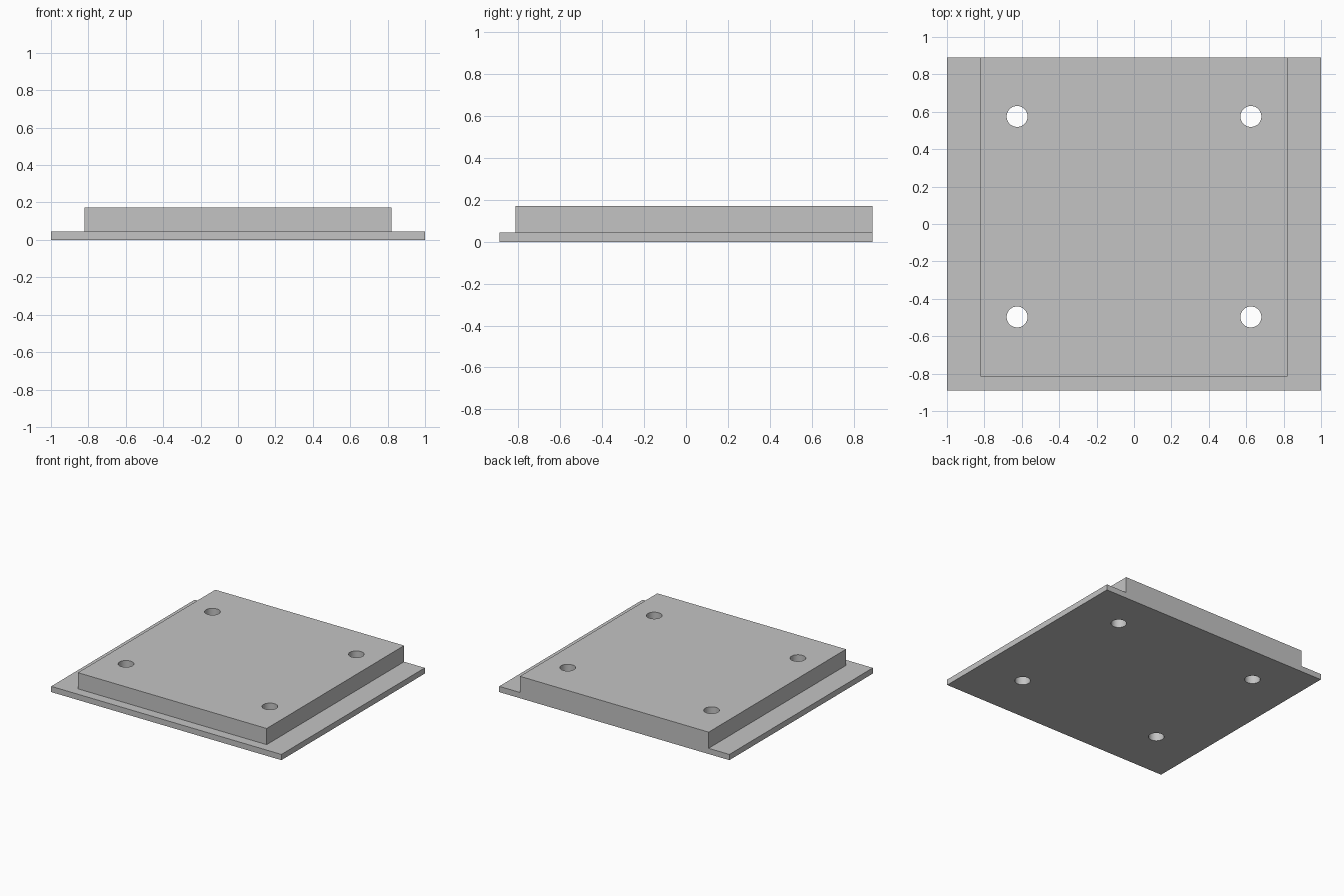
import bpy, bmesh

if "Cube" in bpy.data.objects:
    bpy.data.objects.remove(bpy.data.objects["Cube"])

W, D = 1.0, 0.89                # half width and half depth of the base
PAD_X, PAD_FRONT = 0.82, -0.815 # raised pad edges (flush at the back)
Z_BASE, Z_PAD = 0.045, 0.172
HOLE_R, HOLE_X, HOLE_Y = 0.056, 0.625, (0.575, -0.497)

grey = bpy.data.materials.new("grey")
grey.diffuse_color = (0.55, 0.55, 0.55, 1)
grey.use_nodes = True
grey.node_tree.nodes["Principled BSDF"].inputs["Base Color"].default_value = grey.diffuse_color

# Stepped plate: a slab cut along the pad outline, with the pad pulled up
bm = bmesh.new()
bmesh.ops.create_cube(bm, size=1)
for v in bm.verts:
    v.co = (v.co.x * 2 * W, v.co.y * 2 * D, (v.co.z + 0.5) * Z_BASE)
for co, no in (((PAD_X, 0, 0), (1, 0, 0)), ((-PAD_X, 0, 0), (1, 0, 0)),
               ((0, PAD_FRONT, 0), (0, 1, 0))):
    bmesh.ops.bisect_plane(bm, geom=bm.verts[:] + bm.edges[:] + bm.faces[:],
                           plane_co=co, plane_no=no)
bm.normal_update()
pad = [f for f in bm.faces if f.normal.z > 0.9
       and abs(f.calc_center_median().x) < PAD_X
       and f.calc_center_median().y > PAD_FRONT]
top = bmesh.ops.extrude_face_region(bm, geom=pad)["geom"]
bmesh.ops.delete(bm, geom=[f for f in pad if f.is_valid], context="FACES_ONLY")
for v in top:
    if isinstance(v, bmesh.types.BMVert):
        v.co.z = Z_PAD
bmesh.ops.recalc_face_normals(bm, faces=bm.faces[:])
bmesh.ops.dissolve_limit(bm, angle_limit=0.01, verts=bm.verts[:], edges=bm.edges[:])
mesh = bpy.data.meshes.new("mounting_plate")
bm.to_mesh(mesh)
bm.free()
plate = bpy.data.objects.new("mounting_plate", mesh)
bpy.context.collection.objects.link(plate)
mesh.materials.append(grey)

# Four round through holes
for x in (-HOLE_X, HOLE_X):
    for y in HOLE_Y:
        bpy.ops.mesh.primitive_cylinder_add(vertices=48, radius=HOLE_R, depth=1,
                                            location=(x, y, 0.1))
        cutter = bpy.context.object
        cutter.name = "hole_cutter"
        cutter.data.materials.append(grey)
        bpy.ops.object.select_all(action="DESELECT")
        plate.select_set(True)
        bpy.context.view_layer.objects.active = plate
        mod = plate.modifiers.new("hole", "BOOLEAN")
        mod.operation, mod.solver, mod.object = "DIFFERENCE", "EXACT", cutter
        bpy.ops.object.modifier_apply(modifier=mod.name)
        bpy.data.objects.remove(cutter)

bpy.ops.object.shade_smooth_by_angle()
